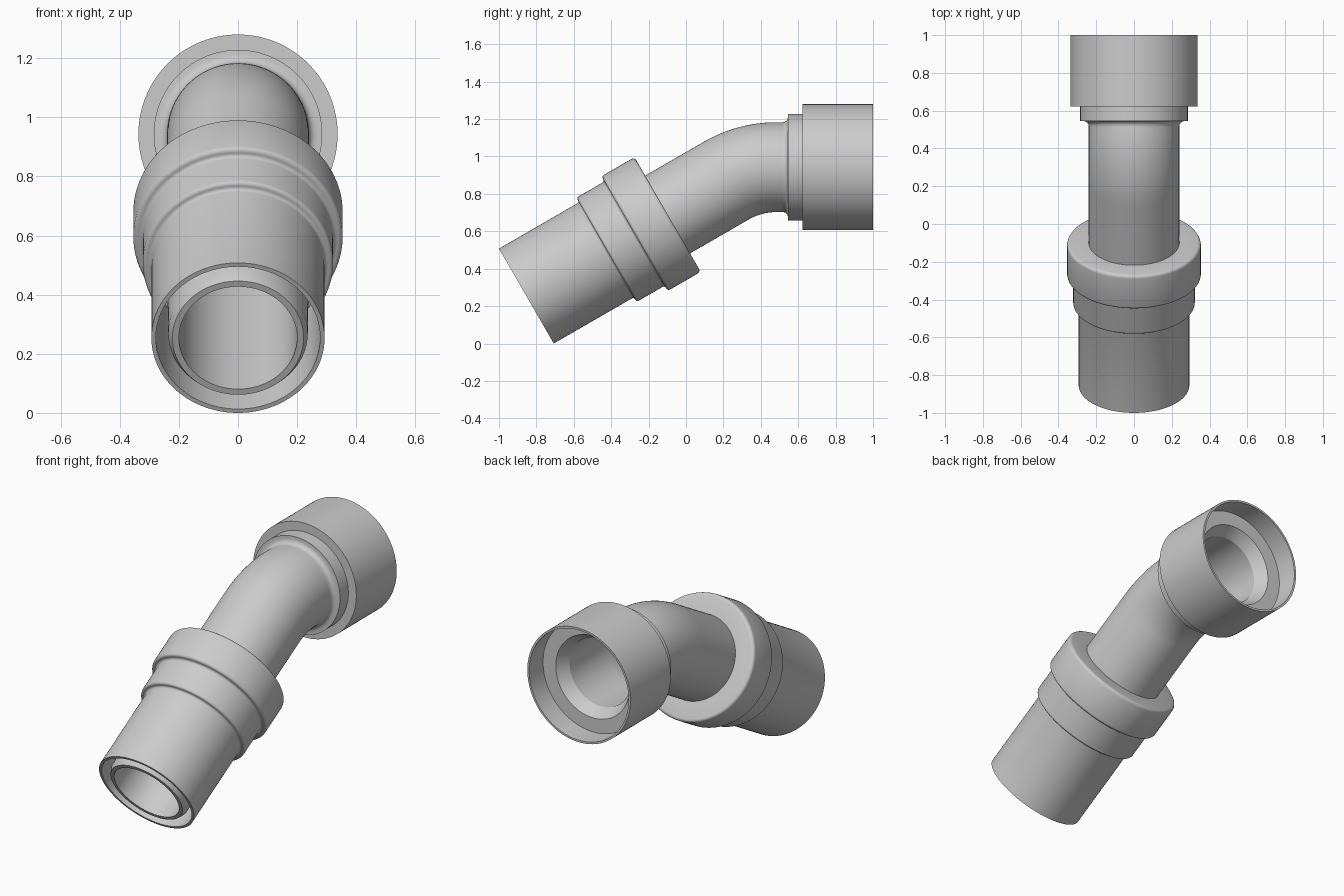
import bpy, bmesh
from math import sin, cos, pi, radians
from mathutils import Vector

if "Cube" in bpy.data.objects:
    bpy.data.objects.remove(bpy.data.objects["Cube"])

A = radians(30)            # bend angle
SLEEVE_R = 0.293
Y0, Z0 = -1 + SLEEVE_R * sin(A), SLEEVE_R * cos(A)   # centre of lower end
Z_TOP = 0.943              # axis height of the upper, level end
BEND_R = 0.54
S1 = (Z_TOP - Z0 - BEND_R * (1 - cos(A))) / sin(A)   # bend start along axis
S2 = S1 + BEND_R * A                                 # bend end
Y2 = Y0 + S1 * cos(A) + BEND_R * sin(A)
SEG = 96


def at_y(y):
    """Axis distance for a y position on the level upper end."""
    return S2 + y - Y2


def axis(s):
    """Centre point and slope of the axis at distance s."""
    if s <= S1:
        return Vector((0, Y0 + s * cos(A), Z0 + s * sin(A))), A
    if s >= S2:
        return Vector((0, Y2 + s - S2, Z_TOP)), 0.0
    a = A - (s - S1) / BEND_R
    return Vector((0, Y2 - BEND_R * sin(a), Z_TOP - BEND_R * (1 - cos(a)))), a


def rounded(points, steps=4):
    """Profile of (s, r, fillet) points with rounded corners."""
    out = []
    for i, p in enumerate(points):
        c = Vector(p[:2])
        f = p[2] if len(p) > 2 else 0
        if not f:
            out.append(c)
            continue
        a = c + (Vector(points[i - 1][:2]) - c).normalized() * f
        b = c + (Vector(points[i + 1][:2]) - c).normalized() * f
        m = a + b - c
        for k in range(steps + 1):
            t = k / steps * pi / 2
            out.append(m + (a - m) * cos(t) + (b - m) * sin(t))
    return out


def follow_bend(profile, n=20):
    """Add profile points where a long segment crosses the bend."""
    out = [profile[0]]
    for p, q in zip(profile, profile[1:]):
        cuts = [S1 + (S2 - S1) * k / n for k in range(n + 1)]
        cuts = [s for s in cuts if min(p.x, q.x) < s < max(p.x, q.x)]
        if p.x > q.x:
            cuts.reverse()
        out += [p.lerp(q, (s - p.x) / (q.x - p.x)) for s in cuts] + [q]
    return out


def turned_part(name, points):
    """Revolve a profile around the bent axis."""
    bm = bmesh.new()
    rings = []
    for s, r in follow_bend(rounded(points)):
        c, a = axis(s)
        u, v = Vector((1, 0, 0)), Vector((0, -sin(a), cos(a)))
        rings.append([bm.verts.new(c + r * (cos(t) * u + sin(t) * v))
                      for t in (2 * pi * j / SEG for j in range(SEG))])
    for p, q in zip(rings, rings[1:]):
        for j in range(SEG):
            k = (j + 1) % SEG
            bm.faces.new((p[j], q[j], q[k], p[k]))
    mesh = bpy.data.meshes.new(name)
    bm.to_mesh(mesh)
    bm.free()
    ob = bpy.data.objects.new(name, mesh)
    bpy.context.collection.objects.link(ob)
    bpy.ops.object.select_all(action='DESELECT')
    ob.select_set(True)
    bpy.context.view_layer.objects.active = ob
    bpy.ops.object.shade_smooth_by_angle(angle=radians(32))


# Bent inner pipe: bore, thin tip rim, outer wall
turned_part("bent_pipe", [
    (at_y(0.80), 0.200), (0, 0.200), (0, 0.222), (0.03, 0.236),
    (0.45, 0.240), (at_y(0.515), 0.240)])

# Stepped sleeve around the lower end
turned_part("stepped_sleeve", [
    (0.45, 0.239), (0.45, 0.278), (0, 0.278), (0, SLEEVE_R),
    (0.495, SLEEVE_R, 0.012), (0.495, 0.322, 0.013),
    (0.668, 0.322, 0.013), (0.668, 0.354, 0.015),
    (0.872, 0.354, 0.018), (0.872, 0.240)])

# Upper socket: fillet, collar, cup and stepped mouth
turned_part("upper_socket", [
    (at_y(0.50), 0.240), (at_y(0.545), 0.240, 0.027), (at_y(0.545), 0.285),
    (at_y(0.623), 0.285), (at_y(0.623), 0.337), (at_y(1), 0.337),
    (at_y(1), 0.325), (at_y(0.87), 0.325), (at_y(0.87), 0.242),
    (at_y(0.80), 0.200)])
